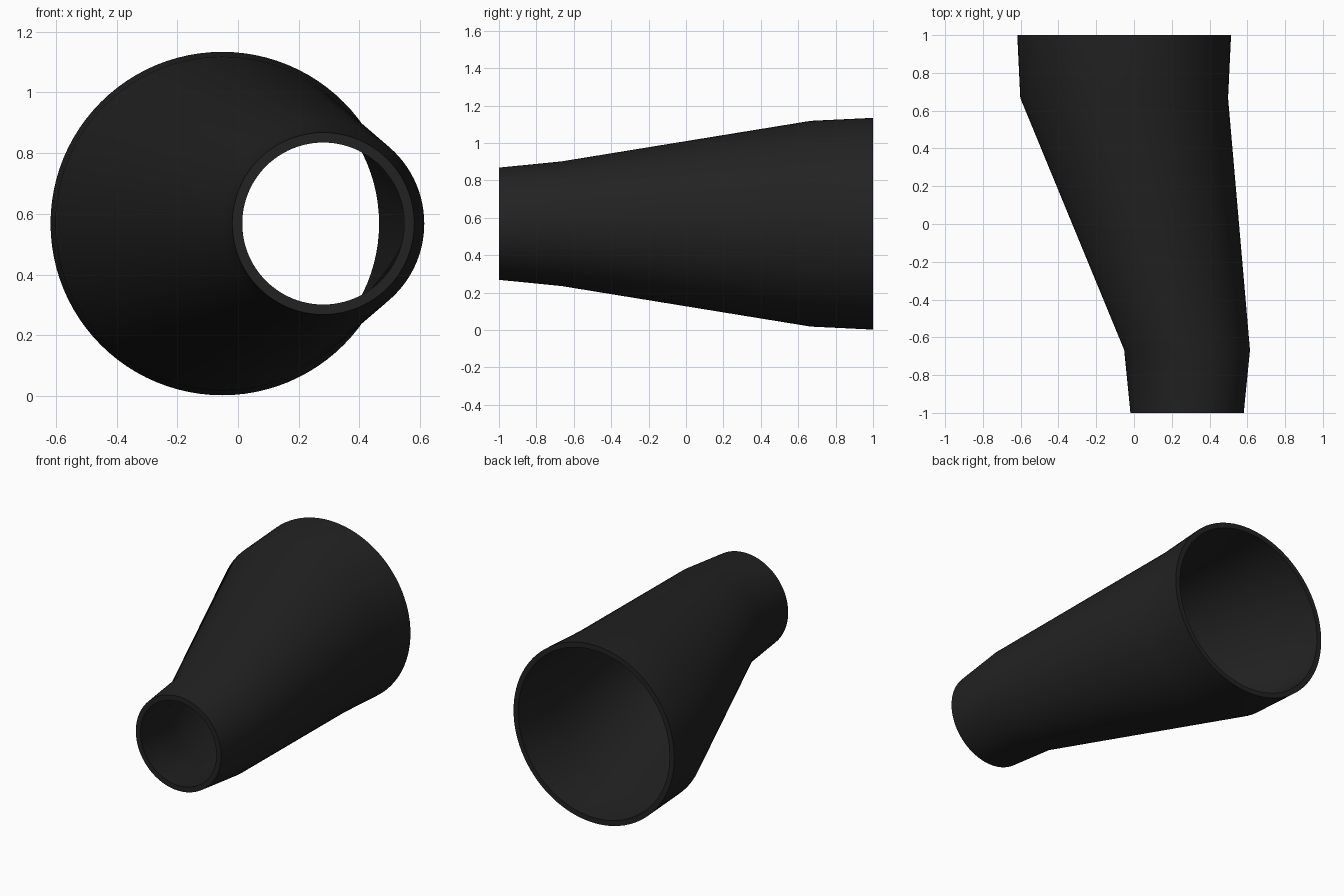
import bpy, bmesh, math

if "Cube" in bpy.data.objects:
    bpy.data.objects.remove(bpy.data.objects["Cube"])

SEGMENTS = 96
WALL = 0.033
CENTRE_Z = 0.568
# (y, centre x, outer radius) from the narrow front to the wide back
SECTIONS = [(-1.0, 0.281, 0.300), (-0.667, 0.281, 0.333),
            (0.667, -0.052, 0.550), (1.0, -0.052, 0.566)]

rubber = bpy.data.materials.new("black rubber")
rubber.diffuse_color = (0.016, 0.016, 0.016, 1)
rubber.use_nodes = True
rubber.node_tree.nodes["Principled BSDF"].inputs["Base Color"].default_value = rubber.diffuse_color


def ring(bm, y, cx, r):
    return [bm.verts.new((cx + r * math.cos(a), y, CENTRE_Z + r * math.sin(a)))
            for a in (2 * math.pi * i / SEGMENTS for i in range(SEGMENTS))]


# Hollow offset reducer: outer skin front to back, then inner skin back to front
bm = bmesh.new()
rings = [ring(bm, y, cx, r) for y, cx, r in SECTIONS]
rings += [ring(bm, y, cx, r - WALL) for y, cx, r in reversed(SECTIONS)]
for k, a in enumerate(rings):
    b = rings[(k + 1) % len(rings)]
    for i in range(SEGMENTS):
        j = (i + 1) % SEGMENTS
        bm.faces.new((a[i], a[j], b[j], b[i]))
bmesh.ops.recalc_face_normals(bm, faces=bm.faces)

mesh = bpy.data.meshes.new("reducer_hose")
bm.to_mesh(mesh)
bm.free()
mesh.materials.append(rubber)
hose = bpy.data.objects.new("reducer_hose", mesh)
bpy.context.collection.objects.link(hose)

# Smooth walls, sharp end rims
bpy.context.view_layer.objects.active = hose
hose.select_set(True)
bpy.ops.object.shade_smooth_by_angle(angle=math.radians(30))
